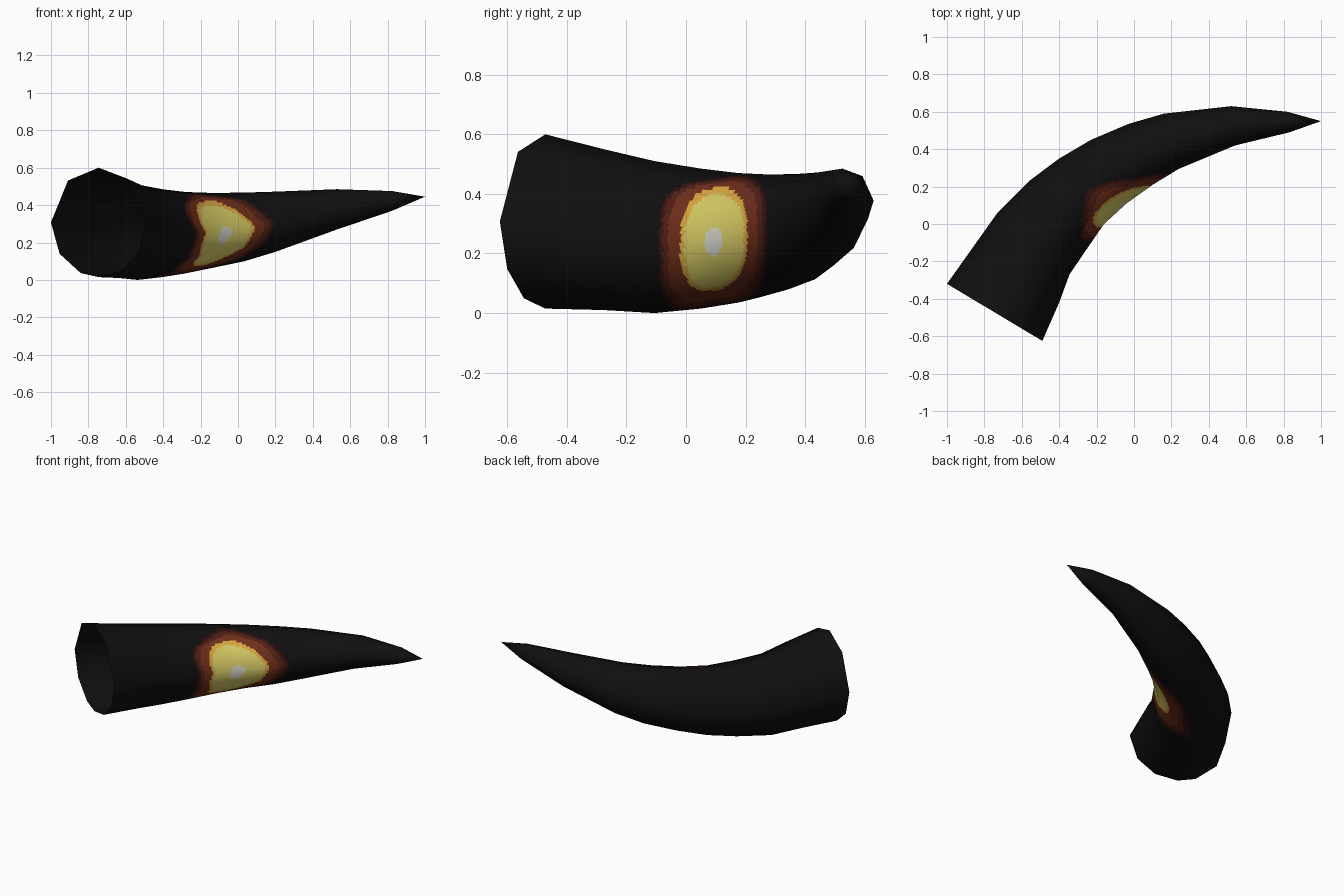
import bpy, bmesh
from math import cos, sin, radians
from mathutils import Vector

cube = bpy.data.objects.get("Cube")
if cube:
    bpy.data.objects.remove(cube, do_unlink=True)


def make_material(name, rgb):
    mat = bpy.data.materials.new(name)
    mat.use_nodes = True
    mat.diffuse_color = (*rgb, 1)
    shader = mat.node_tree.nodes["Principled BSDF"]
    shader.inputs["Base Color"].default_value = (*rgb, 1)
    shader.inputs["Roughness"].default_value = 0.8
    return mat


materials = [
    make_material("black_horn", (.005, .005, .005)),
    make_material("dark_maroon", (.035, .006, .005)),
    make_material("dark_brown", (.08, .014, .007)),
    make_material("rust", (.16, .028, .011)),
    make_material("amber", (.7, .38, .05)),
    make_material("glow_yellow", (.68, .6, .13)),
    make_material("pale_core", (.66, .66, .6)),
]

# Cross-sections: outer side (x, y), inner side (x, y), top z, bottom z
sections = [
    ((-1, -.32), (-.49, -.625), .6, .015),
    ((-.865, -.13), (-.4, -.42), .55, .01),
    ((-.73, .06), (-.345, -.27), .51, 0),
    ((-.56, .23), (-.25, -.13), .485, .015),
    ((-.4, .35), (-.16, 0), .47, .035),
    ((-.23, .45), (-.04, .11), .465, .065),
    ((-.03, .535), (.1, .21), .467, .1),
    ((.16, .59), (.24, .295), .472, .15),
    ((.52, .63), (.54, .42), .485, .27),
    ((.82, .6), (.83, .49), .475, .37),
]
angles = [radians(a) for a in (0, 53, 90, 130, 180, 215, 248, 270, 298, 327)]
count = len(angles)

# Horn: open base, ten-sided rings, closed tip
bm = bmesh.new()
rings = []
for outer, inner, top, bottom in sections:
    out_pt, in_pt = Vector((*outer, 0)), Vector((*inner, 0))
    centre = (out_pt + in_pt) / 2 + Vector((0, 0, (top + bottom) / 2))
    side, up = (in_pt - out_pt) / 2, Vector((0, 0, (top - bottom) / 2))
    rings.append([bm.verts.new(centre + side * cos(a) + up * sin(a)) for a in angles])
tip = bm.verts.new((1, .55, .445))

patch_faces = []
for i, (a, b) in enumerate(zip(rings, rings[1:])):
    for j in range(count):
        k = (j + 1) % count
        face = bm.faces.new((a[j], b[j], b[k], a[k]))
        # Inner side of the bend carries the glowing patch
        if 2 <= i <= 7 and (j < 2 or j >= 7):
            patch_faces.append(face)
for j in range(count):
    bm.faces.new((rings[-1][j], tip, rings[-1][(j + 1) % count]))

# Keep the smooth normals of the coarse horn through the patch subdivision
bm.normal_update()
smooth = bm.verts.layers.float_vector.new("smooth_direction")
for v in bm.verts:
    v[smooth] = v.normal
edges = list({e for f in patch_faces for e in f.edges})
bmesh.ops.subdivide_edges(bm, edges=edges, cuts=13, use_grid_fill=True)
bm.normal_update()

# Nested colour bands: y centre, y half, z centre, z half, roundness
bands = [
    (.09, .18, .235, .215, 4),
    (.09, .168, .238, .205, 4),
    (.09, .15, .24, .195, 3.5),
    (.093, .113, .248, .172, 2.6),
    (.094, .1, .242, .155, 2.5),
    (.093, .03, .24, .05, 2),
]
for f in bm.faces:
    f.smooth = True
    c = f.calc_center_median()
    if f.normal.x - f.normal.y < -.1 or abs(c.y - .09) > .2:
        continue
    lift = .15 * (c.y - .09)
    ripple = 1 + .03 * sin(c.z * 45) * cos(c.y * 38)
    for index, (y, hy, z, hz, power) in enumerate(bands, 1):
        reach = abs((c.y - y) / hy) ** power + abs((c.z - lift - z) / hz) ** power
        if reach < ripple:
            f.material_index = index

normals = [v[smooth].normalized() for v in bm.verts]
bm.verts.layers.float_vector.remove(smooth)
mesh = bpy.data.meshes.new("horn")
bm.to_mesh(mesh)
bm.free()
for mat in materials:
    mesh.materials.append(mat)
mesh.normals_split_custom_set_from_vertices(normals)
horn = bpy.data.objects.new("horn", mesh)
bpy.context.collection.objects.link(horn)
